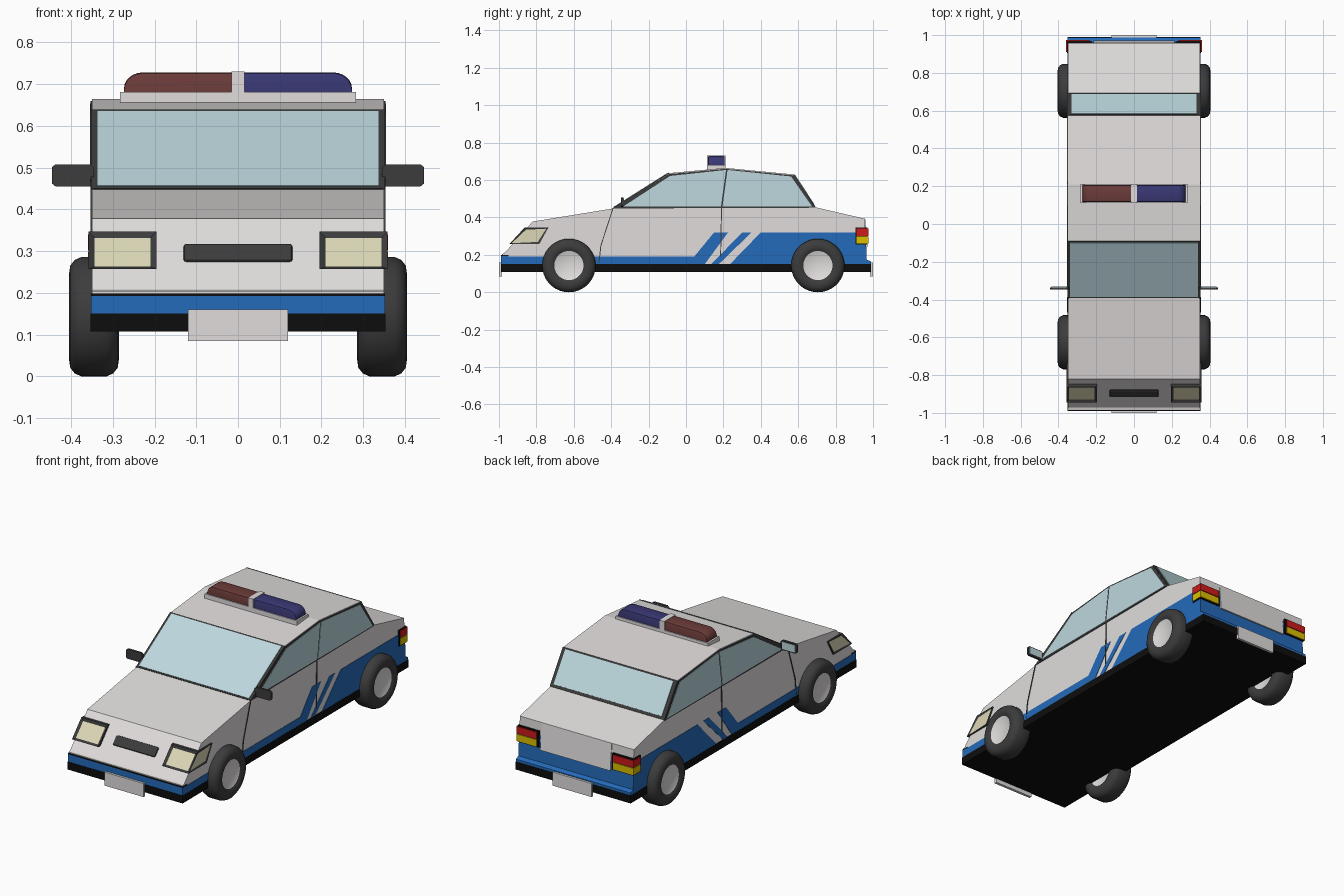
import bpy, bmesh, math
from mathutils import Vector, Matrix

if "Cube" in bpy.data.objects:
    bpy.data.objects.remove(bpy.data.objects["Cube"])


def material(name, r, g, b):
    m = bpy.data.materials.new(name)
    m.diffuse_color = (r, g, b, 1)
    m.use_nodes = True
    m.node_tree.nodes["Principled BSDF"].inputs["Base Color"].default_value = m.diffuse_color
    return m


WHITE = material("white paint", 0.75, 0.72, 0.72)
BLUE = material("blue paint", 0.018, 0.145, 0.49)
BLACK = material("black plastic", 0.004, 0.004, 0.004)
DARK = material("dark grey rubber", 0.045, 0.045, 0.045)
GLASS = material("pale blue glass", 0.51, 0.69, 0.73)
CREAM = material("cream lens", 0.72, 0.68, 0.47)
RED = material("tail red", 0.62, 0.01, 0.01)
YELLOW = material("tail yellow", 0.72, 0.52, 0.0)
LAMP_RED = material("lamp red", 0.15, 0.045, 0.042)
LAMP_BLUE = material("lamp blue", 0.042, 0.04, 0.18)


def finish(name, bm, mats, smooth=False):
    bmesh.ops.recalc_face_normals(bm, faces=bm.faces)
    me = bpy.data.meshes.new(name)
    bm.to_mesh(me)
    bm.free()
    for m in mats:
        me.materials.append(m)
    ob = bpy.data.objects.new(name, me)
    bpy.context.collection.objects.link(ob)
    if smooth:
        bpy.ops.object.select_all(action='DESELECT')
        ob.select_set(True)
        bpy.context.view_layer.objects.active = ob
        bpy.ops.object.shade_smooth_by_angle(angle=math.radians(40))
    return ob


def prism_bm(prof, a, b, axis):
    """Profile in (y,z) swept along x, or in (x,z) swept along y."""
    bm = bmesh.new()
    pos = (lambda p: (a, p[0], p[1])) if axis == 'x' else (lambda p: (p[0], a, p[1]))
    f = bm.faces.new([bm.verts.new(pos(p)) for p in prof])
    ext = bmesh.ops.extrude_face_region(bm, geom=[f])
    vec = Vector((b - a, 0, 0)) if axis == 'x' else Vector((0, b - a, 0))
    bmesh.ops.translate(bm, vec=vec, verts=[v for v in ext['geom'] if isinstance(v, bmesh.types.BMVert)])
    bmesh.ops.recalc_face_normals(bm, faces=bm.faces)
    return bm


def flip(bm):
    bmesh.ops.scale(bm, vec=(-1, 1, 1), verts=bm.verts)
    return bm


def prism(name, prof, a, b, mat, axis='x'):
    return finish(name, prism_bm(prof, a, b, axis), [mat])


def pair(name, prof, a, b, mat, axis='x'):
    finish(name + "_right", prism_bm(prof, a, b, axis), [mat])
    finish(name + "_left", flip(prism_bm(prof, a, b, axis)), [mat])


def rect(a0, a1, b0, b1):
    return [(a0, b0), (a1, b0), (a1, b1), (a0, b1)]


def strip(name, p, q, x, mat, t, s0=0.0, s1=1.0):
    """Plate lying on the profile edge p-q, from fraction s0 to s1."""
    p, q = Vector(p), Vector(q)
    d = q - p
    n = Vector((-d.y, d.x)).normalized() * t
    u, v = p + d * s0, p + d * s1
    return prism(name, [u - n, v - n, v + n, u + n], -x, x, mat)


def line(name, pts, w):
    """Thin seam on both body sides."""
    prof = [(y - w, z) for y, z in pts] + [(y + w, z) for y, z in reversed(pts)]
    pair(name, prof, 0.345, 0.3535, DARK)


# Body shell
NOSE0, NOSE1, COWL = (-0.972, 0.208), (-0.82, 0.378), (-0.39, 0.448)
ROOF0, ROOF1, ROOF2, DECK = (-0.09, 0.637), (0.21, 0.665), (0.575, 0.63), (0.69, 0.455)
prism("body", [(-0.985, 0.14), (-0.985, 0.204), NOSE0, NOSE1, COWL, ROOF0, ROOF1, ROOF2, DECK,
               (0.957, 0.393), (0.963, 0.175), (0.985, 0.165), (0.985, 0.14)], -0.35, 0.35, WHITE)
prism("lower_skirt", rect(-0.99, 0.99, 0.108, 0.151), -0.353, 0.353, BLACK)

# Blue bumper bands
prism("front_bumper_band", rect(-0.988, -0.95, 0.15, 0.193), -0.352, 0.352, BLUE)
prism("front_bumper_line", rect(-0.989, -0.95, 0.193, 0.199), -0.352, 0.352, BLACK)
prism("rear_bumper_band", [(0.94, 0.15), (0.94, 0.32), (0.961, 0.32), (0.966, 0.175),
                           (0.988, 0.165), (0.988, 0.15)], -0.352, 0.352, BLUE)
prism("boot_panel", [(0.94, 0.245), (0.94, 0.39), (0.958, 0.392), (0.972, 0.245)], -0.215, 0.215, WHITE)

# Blue side livery
pair("side_stripe_front", [(-0.985, 0.15), (0.10, 0.15), (0.225, 0.32), (0.15, 0.32),
                           (0.045, 0.192), (-0.985, 0.192)], 0.345, 0.352, BLUE)
pair("side_stripe_middle", [(0.135, 0.15), (0.175, 0.15), (0.35, 0.32), (0.30, 0.32)], 0.345, 0.352, BLUE)
pair("side_stripe_rear", [(0.235, 0.15), (0.95, 0.15), (0.95, 0.32), (0.40, 0.32)], 0.345, 0.352, BLUE)

# Windows with dark surrounds
strip("windscreen_frame", COWL, ROOF0, 0.352, DARK, 0.003)
strip("windscreen", COWL, ROOF0, 0.338, GLASS, 0.006, 0.02, 0.975)
strip("rear_window_frame", ROOF2, DECK, 0.352, DARK, 0.003)
strip("rear_window", ROOF2, DECK, 0.332, GLASS, 0.006, 0.04, 0.93)
pair("side_window_frame", [COWL, (-0.09, 0.632), (0.21, 0.66), (0.575, 0.625), (0.69, 0.452)],
     0.345, 0.353, DARK)
pair("front_side_window", [(-0.335, 0.459), (-0.085, 0.622), (0.214, 0.654), (0.187, 0.459)],
     0.345, 0.355, GLASS)
pair("rear_side_window", [(0.195, 0.459), (0.222, 0.654), (0.562, 0.619), (0.674, 0.459)],
     0.345, 0.355, GLASS)
line("door_seam", [(0.19, 0.455), (0.185, 0.19)], 0.0025)
line("front_door_seam", [(-0.39, 0.45), (-0.455, 0.25), (-0.465, 0.16)], 0.0025)

# Grille on the sloping nose
grille = strip("grille", NOSE0, NOSE1, 0.13, DARK, 0.007, 0.39, 0.63)
bev = grille.modifiers.new("bevel", 'BEVEL')
bev.width, bev.segments = 0.006, 2

# Headlights: dark housings with recessed lenses at the front and outer side
for side, tag in ((1, "right"), (-1, "left")):
    bm = prism_bm([(-0.945, 0.257), (-0.862, 0.347), (-0.735, 0.347), (-0.785, 0.257)], 0.195, 0.358, 'x')
    front = [f for f in bm.faces if f.normal.y < -0.5]
    outer = [f for f in bm.faces if f.normal.x > 0.9]
    bmesh.ops.inset_individual(bm, faces=front, thickness=0.02, depth=-0.007)
    bmesh.ops.inset_individual(bm, faces=outer, thickness=0.014, depth=-0.004)
    for f in front + outer:
        f.material_index = 1
    if side < 0:
        flip(bm)
    finish("headlight_" + tag, bm, [DARK, CREAM])

# Tail lights wrapping the rear corners
pair("tail_light_housing", rect(0.905, 0.970, 0.255, 0.345), 0.225, 0.356, BLACK)
pair("tail_light_red", rect(0.911, 0.975, 0.302, 0.340), 0.235, 0.359, RED)
pair("tail_light_yellow", rect(0.911, 0.975, 0.260, 0.298), 0.235, 0.359, YELLOW)

# Blank number plates
prism("front_plate", rect(-1.0, -0.985, 0.085, 0.16), -0.12, 0.12, WHITE)
prism("rear_plate", rect(0.985, 1.0, 0.085, 0.16), -0.12, 0.12, WHITE)

# Door mirrors
MIRROR = [(0.345, 0.46), (0.352, 0.455), (0.437, 0.455), (0.446, 0.462),
          (0.446, 0.501), (0.437, 0.508), (0.355, 0.508), (0.345, 0.50)]
pair("mirror", MIRROR, -0.347, -0.335, DARK, 'y')
pair("mirror_glass", rect(0.356, 0.438, 0.462, 0.502), -0.336, -0.332, GLASS, 'y')

# Roof light bar
prism("light_bar_base", rect(0.112, 0.212, 0.655, 0.681), -0.283, 0.283, WHITE)
prism("light_bar_divider", rect(0.112, 0.212, 0.657, 0.73), -0.015, 0.015, WHITE)
arc = [(0.228 + 0.045 * math.cos(a), 0.69 + 0.038 * math.sin(a))
       for a in (i * math.pi / 12 for i in range(7))]
LAMP = [(0.014, 0.68), (0.273, 0.68)] + arc + [(0.014, 0.728)]
for side, tag, mat in ((1, "blue", LAMP_BLUE), (-1, "red", LAMP_RED)):
    bm = prism_bm(LAMP, 0.117, 0.207, 'y')
    top = [e for e in bm.edges if all(v.co.z > 0.685 for v in e.verts)
           and abs(e.verts[0].co.y - e.verts[1].co.y) < 1e-4 and e.verts[0].co.x + e.verts[1].co.x > 0.03]
    bmesh.ops.bevel(bm, geom=top, offset=0.008, segments=2, profile=0.5, affect='EDGES')
    if side < 0:
        flip(bm)
    finish("roof_lamp_" + tag, bm, [mat], True)

# Wheels: lathed tyre with a pale disc on both sides
half = [(0.05, 0.0), (0.05, 0.078), (0.056, 0.086), (0.06, 0.1), (0.057, 0.122), (0.046, 0.136), (0.03, 0.143)]
section = half + [(-x, r) for x, r in reversed(half)]
for side, tag in ((1, "right"), (-1, "left")):
    for y, end in ((-0.626, "front"), (0.705, "rear")):
        bm = bmesh.new()
        vs = [bm.verts.new((x, 0, r)) for x, r in section]
        es = [bm.edges.new(p) for p in zip(vs, vs[1:])]
        bmesh.ops.spin(bm, geom=vs + es, cent=(0, 0, 0), axis=(1, 0, 0), angle=math.tau, steps=36)
        bmesh.ops.remove_doubles(bm, verts=bm.verts, dist=1e-4)
        for f in bm.faces:
            c = f.calc_center_median()
            f.material_index = 1 if math.hypot(c.y, c.z) < 0.078 else 0
        bmesh.ops.transform(bm, matrix=Matrix.Translation((side * 0.345, y, 0.143)), verts=bm.verts)
        finish(f"{end}_wheel_{tag}", bm, [DARK, WHITE], True)
